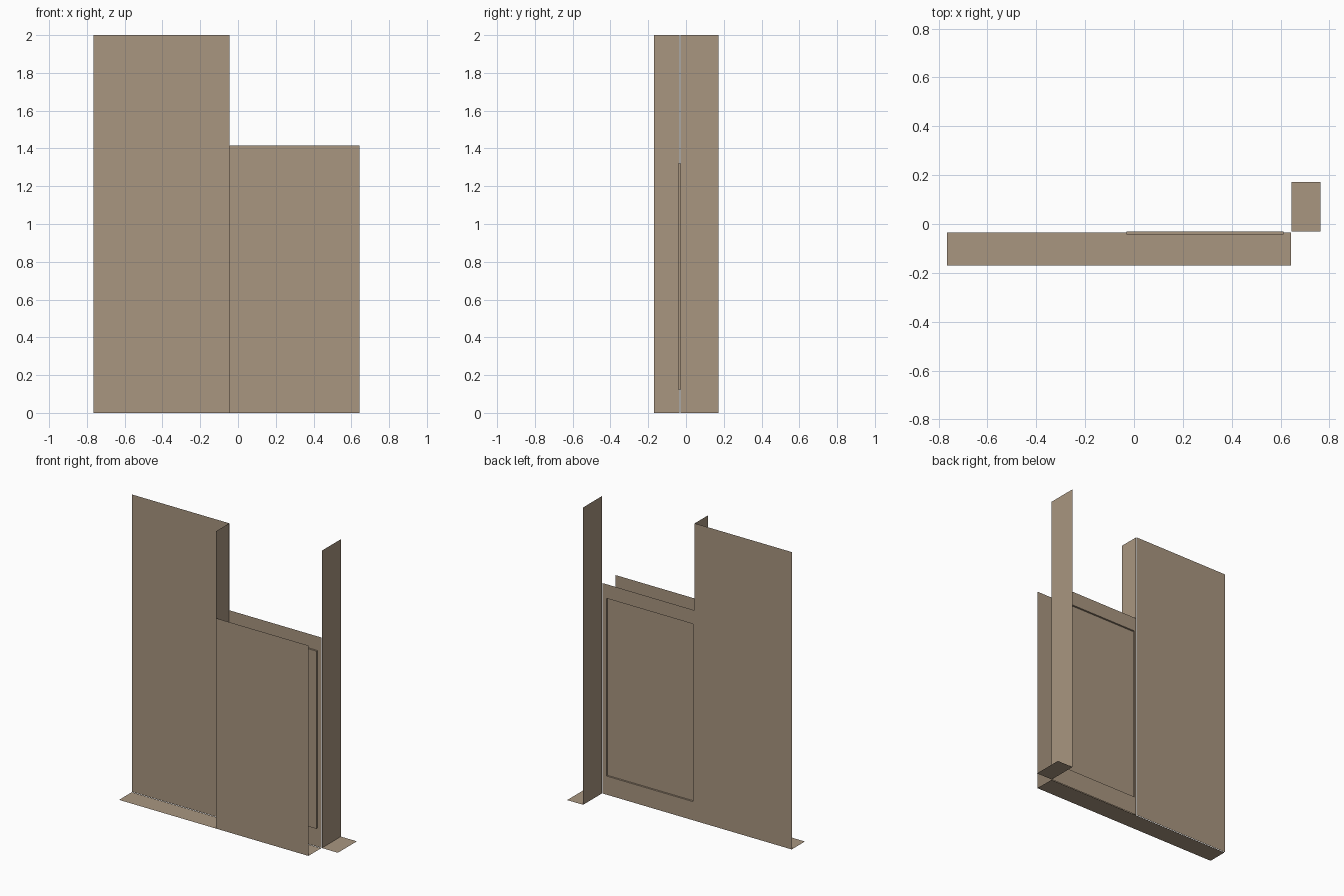
import bpy
import bmesh

cube = bpy.data.objects.get("Cube")
if cube:
    bpy.data.objects.remove(cube, do_unlink=True)

# One flat colour for every panel
taupe = bpy.data.materials.new("taupe")
taupe.use_nodes = True
colour = (0.397, 0.305, 0.216, 1)
taupe.diffuse_color = colour
bsdf = taupe.node_tree.nodes["Principled BSDF"]
bsdf.inputs["Base Color"].default_value = colour
bsdf.inputs["Roughness"].default_value = 0.9

BACK, FRONT, REAR = -0.03, -0.17, 0.172
FLOOR_BACK = -0.034
LEFT_END, STEP, RIGHT_END = -0.766, -0.044, 0.643
TALL, LOW = 2.0, 1.415


def finish(name, bm):
    mesh = bpy.data.meshes.new(name)
    bm.to_mesh(mesh)
    bm.free()
    mesh.materials.append(taupe)
    obj = bpy.data.objects.new(name, mesh)
    bpy.context.collection.objects.link(obj)
    return obj


def corners(bm, x, y, z):
    """Four corners of a rectangle; the axis given as a number is the flat one."""
    if not isinstance(y, tuple):
        pts = [(x[0], y, z[0]), (x[1], y, z[0]), (x[1], y, z[1]), (x[0], y, z[1])]
    elif not isinstance(x, tuple):
        pts = [(x, y[0], z[0]), (x, y[1], z[0]), (x, y[1], z[1]), (x, y[0], z[1])]
    else:
        pts = [(x[0], y[0], z), (x[1], y[0], z), (x[1], y[1], z), (x[0], y[1], z)]
    return [bm.verts.new(p) for p in pts]


def sheet(name, x, y, z):
    bm = bmesh.new()
    bm.faces.new(corners(bm, x, y, z))
    return finish(name, bm)


# Walls
sheet("tall_wall", (LEFT_END, STEP), BACK, (0, TALL))
sheet("tall_reveal", STEP, (FRONT, FLOOR_BACK), (0, TALL))
sheet("low_front_wall", (STEP, RIGHT_END), FRONT, (0, LOW))
sheet("tall_side_fin", 0.645, (BACK, REAR), (0, TALL))

# Floor strips
sheet("front_floor", (LEFT_END, RIGHT_END), (FRONT, FLOOR_BACK), 0)
sheet("side_floor", (0.645, 0.764), (BACK, REAR), 0)

# Low back wall with a shallow recessed panel, open to the rear
bm = bmesh.new()
outer = corners(bm, (STEP + 0.002, RIGHT_END), BACK, (0, LOW))
rim = corners(bm, (-0.03, 0.612), BACK, (0.125, 1.32))
bottom = corners(bm, (-0.03, 0.612), BACK - 0.012, (0.125, 1.32))
for a, b in ((outer, rim), (rim, bottom)):
    for i in range(4):
        j = (i + 1) % 4
        bm.faces.new((a[i], a[j], b[j], b[i]))
bm.faces.new(bottom)
finish("low_back_wall", bm)
